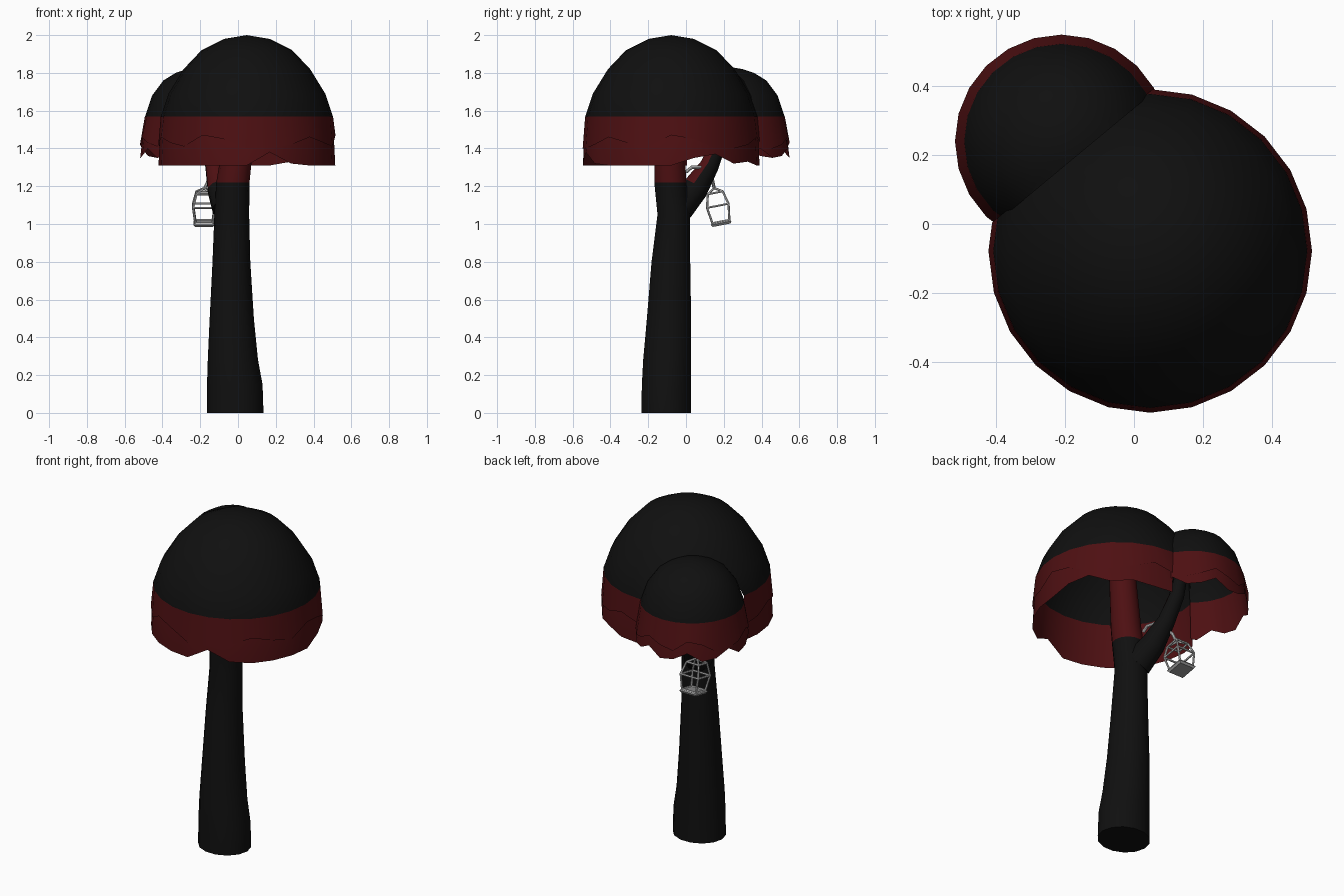
import bpy, bmesh, math
from mathutils import Vector, Matrix

if "Cube" in bpy.data.objects:
    bpy.data.objects.remove(bpy.data.objects["Cube"])


def material(name, rgb):
    m = bpy.data.materials.new(name)
    m.diffuse_color = (*rgb, 1)
    m.use_nodes = True
    m.node_tree.nodes["Principled BSDF"].inputs["Base Color"].default_value = m.diffuse_color
    return m


BLACK = material("soot black", (0.005, 0.005, 0.005))
RED = material("dark red", (0.075, 0.005, 0.006))
SILVER = material("light grey metal", (0.6, 0.6, 0.6))
GREY = material("mid grey metal", (0.3, 0.3, 0.3))


def finish(name, bm, mats, rule=None, angle=40):
    """Turn a bmesh into a smooth-shaded object, coloured by a face rule."""
    bm.normal_update()
    if rule:
        for f in bm.faces:
            f.material_index = rule(f)
    me = bpy.data.meshes.new(name)
    bm.to_mesh(me)
    bm.free()
    for m in mats:
        me.materials.append(m)
    ob = bpy.data.objects.new(name, me)
    bpy.context.collection.objects.link(ob)
    bpy.ops.object.select_all(action='DESELECT')
    ob.select_set(True)
    bpy.context.view_layer.objects.active = ob
    bpy.ops.object.shade_smooth_by_angle(angle=math.radians(angle))
    return ob


def loft(bm, rings, cap_start=False, cap_end=False):
    """Skin a list of equally long point rings."""
    vs = [[bm.verts.new(p) for p in r] for r in rings]
    n = len(vs[0])
    for a, b in zip(vs, vs[1:]):
        for i in range(n):
            j = (i + 1) % n
            bm.faces.new((a[i], a[j], b[j], b[i]))
    if cap_start:
        bm.faces.new(vs[0][::-1])
    if cap_end:
        bm.faces.new(vs[-1])
    return vs


def circle(cx, cy, z, rx, ry, n=24):
    """z may be one height or a list of heights, one per point."""
    zs = z if isinstance(z, list) else [z] * n
    return [(cx + rx * math.cos(math.tau * i / n),
             cy + ry * math.sin(math.tau * i / n), zs[i]) for i in range(n)]


def tube(bm, pts, radii, n=6):
    """Capped round tube along a path."""
    pts = [Vector(p) for p in pts]
    rings = []
    for i, p in enumerate(pts):
        d = (pts[min(i + 1, len(pts) - 1)] - pts[max(i - 1, 0)]).normalized()
        q = d.to_track_quat('Z', 'Y')
        r = radii[i] if isinstance(radii, list) else radii
        rings.append([p + q @ Vector((r * math.cos(math.tau * k / n),
                                      r * math.sin(math.tau * k / n), 0)) for k in range(n)])
    loft(bm, rings, True, True)


# Canopies: both shells are trimmed where they meet, on one upright plane
SEAM = Vector((-0.175, 0.195, 0))
SEAM_NORMAL = Vector((-0.39, 0.47, 0)).normalized()


def trim(bm, side):
    bmesh.ops.bisect_plane(bm, geom=bm.verts[:] + bm.edges[:] + bm.faces[:], dist=1e-5,
                           plane_co=SEAM + SEAM_NORMAL * side * -0.004,
                           plane_no=SEAM_NORMAL * -side, clear_outer=True)


def canopy(name, cx, cy, profile, top, hem, rim, side):
    """Domed crown with a ragged red skirt and a thin second ragged layer."""
    bm = bmesh.new()
    rings = [circle(cx, cy, hem, rim, rim)]
    rings += [circle(cx, cy, z, r, r) for r, z in profile]
    last = loft(bm, rings)[-1]
    tip = bm.verts.new((cx, cy, top))
    for i in range(24):
        bm.faces.new((last[i], last[(i + 1) % 24], tip))
    trim(bm, side)
    finish(name + "_crown", bm, [BLACK, RED],
           lambda f: int(f.calc_center_median().z < profile[0][1]))
    bm = bmesh.new()
    r0, z0 = profile[0]
    drop = [0.10, 0.12, 0.17, 0.17, 0.15, 0.11, 0.14, 0.16]
    edge = [z0 - drop[i % 8] for i in range(24)]
    loft(bm, [circle(cx, cy, edge, rim + 0.001, rim + 0.001),
              circle(cx, cy, z0, r0 + 0.001, r0 + 0.001)])
    trim(bm, side)
    finish(name + "_upper_skirt", bm, [RED])


big_hem = [1.31] * 24
for i, z in {1: 1.35, 2: 1.37, 3: 1.32, 4: 1.33, 19: 1.38, 20: 1.32}.items():
    big_hem[i] = z
canopy("large", 0.047, -0.078,
       [(0.455, 1.57), (0.415, 1.69), (0.335, 1.82), (0.24, 1.92), (0.12, 1.98)],
       2.0, big_hem, 0.468, -1)
canopy("small", -0.21, 0.24,
       [(0.282, 1.57), (0.245, 1.68), (0.185, 1.76), (0.12, 1.80), (0.06, 1.82)],
       1.83, [1.35, 1.36, 1.40] * 8, 0.308, 1)

# Trunk: flared black base, red upper stem that disappears into the crown
trunk = [(0, -.015, -.105, .15, .135), (.15, -.017, -.104, .147, .133),
         (.28, -.027, -.1, .133, .13), (.5, -.033, -.09, .117, .12),
         (.8, -.035, -.08, .1, .105), (1.05, -.033, -.065, .092, .088),
         (1.22, -.027, -.083, .088, .087), (1.31, -.015, -.085, .085, .084),
         (1.75, .02, -.085, .07, .07)]
bm = bmesh.new()
loft(bm, [circle(x, y, z, rx, ry, 14) for z, x, y, rx, ry in trunk], True, True)
finish("trunk", bm, [BLACK, RED], lambda f: int(f.calc_center_median().z > 1.22))

# Branch: black underneath, red in the crook of the fork
bm = bmesh.new()
tube(bm, [(-.055, -.04, 1.09), (-.095, .05, 1.19), (-.125, .125, 1.31),
          (-.15, .18, 1.45), (-.18, .22, 1.7)], [.085, .07, .05, .042, .03], 10)
finish("branch", bm, [BLACK, RED],
       lambda f: int(f.normal.z > 0.25 and f.normal.y < 0 and f.calc_center_median().z > 1.2))

# Curved hanger for the lantern
bm = bmesh.new()
tube(bm, [(-.065, 0, 1.275), (-.068, .03, 1.3), (-.08, .075, 1.3), (-.115, .115, 1.275),
          (-.155, .14, 1.235), (-.178, .15, 1.185)], .009, 8)
finish("lantern_hanger", bm, [SILVER])

# Lantern: square wire cage, leaning slightly, hung from its cap
LEAN = Matrix.Translation((-.18, .152, 1.18)) @ Matrix.Rotation(math.radians(11), 4, 'X')
levels = [(-.015, .040), (-.085, .058), (-.17, .046)]


def corners(z, h):
    return [Vector((sx * h, sy * h, z)) for sx, sy in ((1, 1), (-1, 1), (-1, -1), (1, -1))]


bm = bmesh.new()
squares = [corners(z, h) for z, h in levels]
for sq in squares:
    for i in range(4):
        tube(bm, [sq[i], sq[(i + 1) % 4]], .006)
for i in range(4):
    for a, b in zip(squares, squares[1:]):
        tube(bm, [a[i], b[i]], .006)
    tube(bm, [squares[0][i], (0, 0, .01)], .006)
bm.transform(LEAN)
finish("lantern_cage", bm, [SILVER])

# Solid lantern base
bm = bmesh.new()
loft(bm, [corners(-.19, .048), corners(-.178, .056), corners(-.17, .05)], True, True)
bm.transform(LEAN)
finish("lantern_base", bm, [GREY], angle=20)
